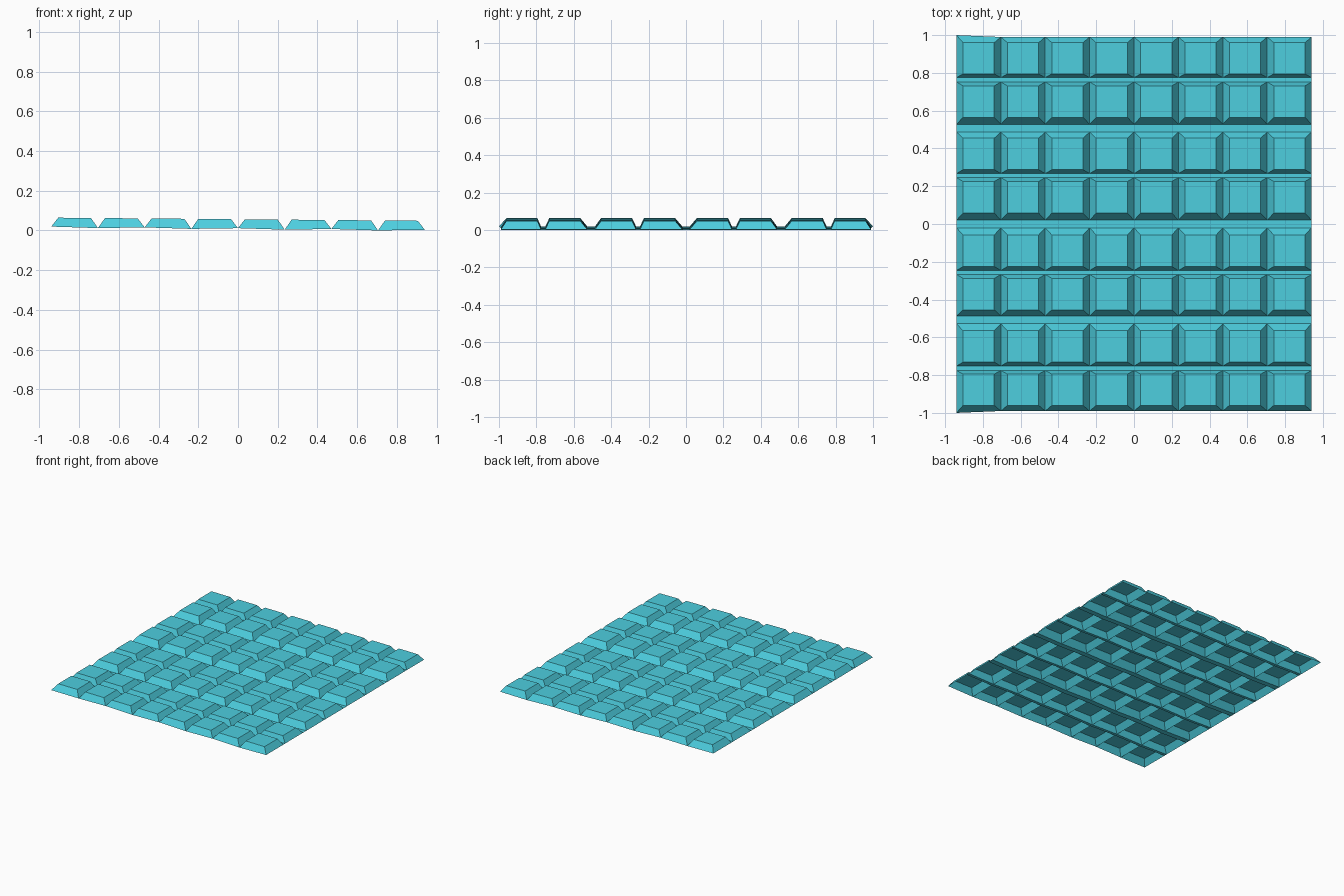
import bpy
import bmesh

if "Cube" in bpy.data.objects:
    bpy.data.objects.remove(bpy.data.objects["Cube"], do_unlink=True)

# Single cyan colour
cyan = bpy.data.materials.new("cyan")
cyan.use_nodes = True
colour = (0.074, 0.62, 0.74, 1)
cyan.diffuse_color = colour
cyan.node_tree.nodes["Principled BSDF"].inputs["Base Color"].default_value = colour

COLUMNS = 8
HALF_WIDTH = 0.94
PITCH = 2 * HALF_WIDTH / COLUMNS
INSET_X = 0.035
HEIGHT = 0.045

# Rows as (base start, top start, top end, base end) for the back half, then mirrored
back_rows = [
    (0.02, 0.058, 0.225, 0.246),
    (0.267, 0.288, 0.454, 0.487),
    (0.528, 0.565, 0.731, 0.752),
    (0.775, 0.795, 0.96, 0.99),
]
rows = [tuple(-y for y in reversed(r)) for r in reversed(back_rows)] + back_rows


def tilt(x):
    """The sheet slopes gently down towards its left side."""
    return 0.0135 - 0.0085 * x


bm = bmesh.new()


def base(column, y):
    """Point on the valley grid; every second valley line sits slightly lower."""
    x = -HALF_WIDTH + PITCH * column
    if column == 0 and abs(y) > 0.98:
        y *= 1.01
    return bm.verts.new((x, y, tilt(x) - (0.0055 if column % 2 else 0)))


def top(x, y):
    return bm.verts.new((x, y, tilt(x) + HEIGHT))


for c in range(COLUMNS):
    x0 = -HALF_WIDTH + PITCH * c + INSET_X
    x1 = x0 + PITCH - 2 * INSET_X
    # Hollow blocks with sloped sides, open underneath
    for y0, t0, t1, y1 in rows:
        low = [base(c, y0), base(c + 1, y0), base(c + 1, y1), base(c, y1)]
        high = [top(x0, t0), top(x1, t0), top(x1, t1), top(x0, t1)]
        bm.faces.new(high)
        for i in range(4):
            j = (i + 1) % 4
            bm.faces.new((low[i], low[j], high[j], high[i]))
    # Flat channels between the rows
    for near, far in zip(rows, rows[1:]):
        bm.faces.new((base(c, near[3]), base(c + 1, near[3]),
                      base(c + 1, far[0]), base(c, far[0])))

bmesh.ops.remove_doubles(bm, verts=bm.verts, dist=0.0005)

# Rest the sheet on the ground
lowest = min(v.co.z for v in bm.verts)
bmesh.ops.translate(bm, verts=bm.verts, vec=(0, 0, -lowest))

mesh = bpy.data.meshes.new("studded_panel")
bm.to_mesh(mesh)
bm.free()
mesh.materials.append(cyan)
panel = bpy.data.objects.new("studded_panel", mesh)
bpy.context.collection.objects.link(panel)
